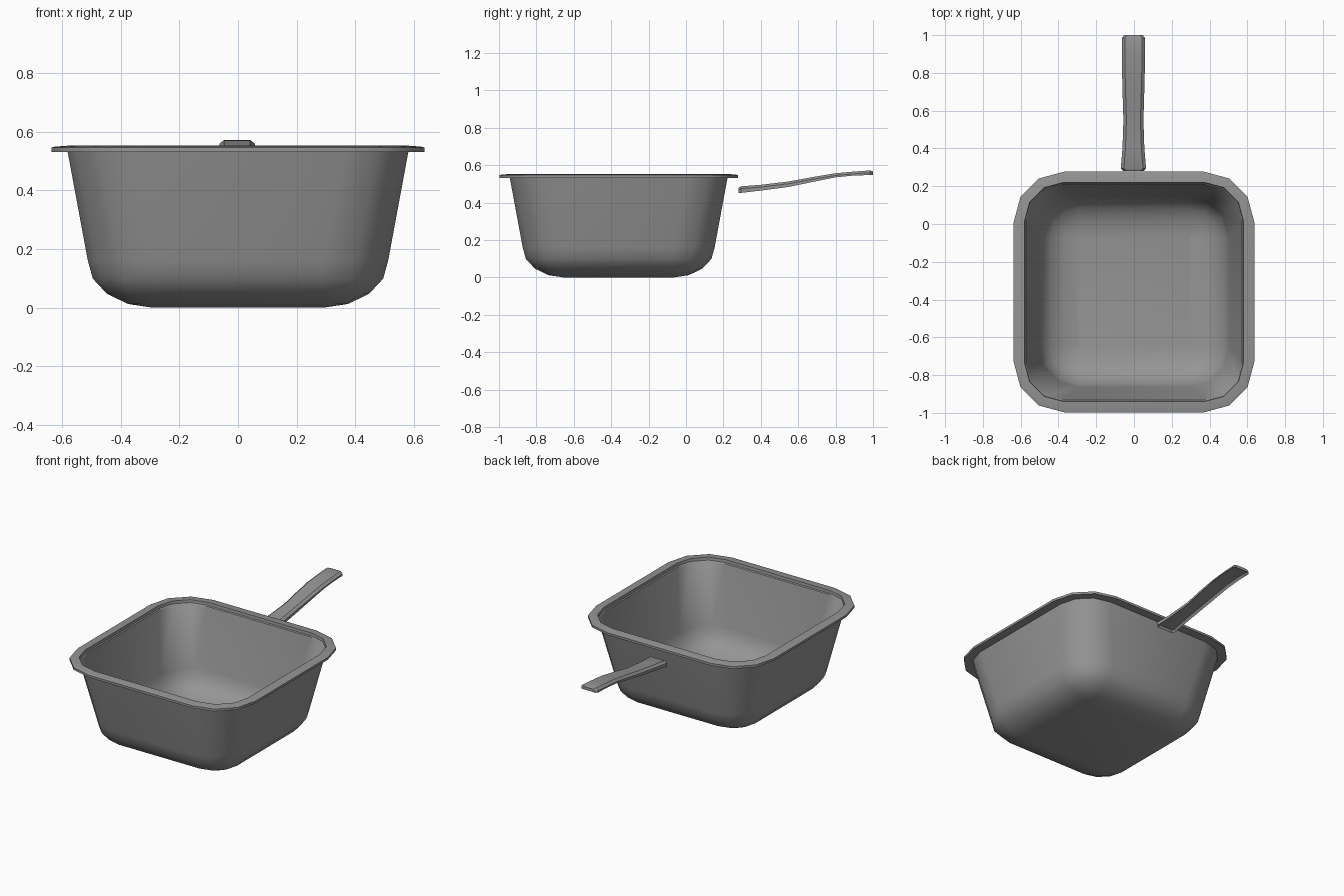
import bpy, bmesh
from math import cos, sin, pi, radians

cube = bpy.data.objects.get("Cube")
if cube:
    bpy.data.objects.remove(cube)

metal = bpy.data.materials.new("grey_metal")
metal.use_nodes = True
GREY = (0.3, 0.3, 0.3, 1)
metal.diffuse_color = GREY
metal.node_tree.nodes["Principled BSDF"].inputs["Base Color"].default_value = GREY


def finish(name, bm, angle):
    bmesh.ops.recalc_face_normals(bm, faces=bm.faces)
    mesh = bpy.data.meshes.new(name)
    bm.to_mesh(mesh)
    bm.free()
    mesh.materials.append(metal)
    obj = bpy.data.objects.new(name, mesh)
    bpy.context.collection.objects.link(obj)
    bpy.ops.object.select_all(action='DESELECT')
    obj.select_set(True)
    bpy.context.view_layer.objects.active = obj
    bpy.ops.object.shade_smooth_by_angle(angle=radians(angle))
    return obj


def rounded_square(bm, centre, radius, z, steps=3):
    """Ring of vertices: straight sides with a round corner per quadrant."""
    ring = []
    for q in range(4):
        sx, sy = ((1, 1), (-1, 1), (-1, -1), (1, -1))[q]
        for i in range(steps + 1):
            a = (q + i / steps) * pi / 2
            ring.append(bm.verts.new((sx * centre + radius * cos(a),
                                      sy * centre + radius * sin(a) - 0.36, z)))
    return ring


def bridge(bm, a, b):
    n = len(a)
    for i in range(n):
        bm.faces.new((a[i], a[(i + 1) % n], b[(i + 1) % n], b[i]))


def bowl(centre, radius, floor):
    """Rounded bottom levels, from the floor up to the wall."""
    height = 0.16 - floor
    return [(centre, radius * sin(t), 0.16 - height * cos(t))
            for t in (0.02, pi / 8, pi / 4, 3 * pi / 8, pi / 2)]


# Pan body: outer bowl, overhanging rim, inner lip and inner bowl
bm = bmesh.new()
outer = bowl(0.29, 0.223, 0.0)
inner = bowl(0.29, 0.213, 0.01)
rim = [(0.37, 0.212, 0.532), (0.37, 0.267, 0.532), (0.37, 0.267, 0.547),
       (0.37, 0.255, 0.55), (0.37, 0.211, 0.553), (0.37, 0.209, 0.535),
       (0.37, 0.203, 0.53)]
rings = [rounded_square(bm, *level) for level in outer + rim + inner[::-1]]
for a, b in zip(rings, rings[1:]):
    bridge(bm, a, b)
bm.faces.new(rings[0])
bm.faces.new(rings[-1])
finish("pan_body", bm, 35)

# Handle: stations of (y, half width, underside, top) along its length
stations = [(0.28, 0.054, 0.452, 0.478), (0.295, 0.067, 0.452, 0.487),
            (0.4, 0.058, 0.464, 0.495), (0.55, 0.053, 0.484, 0.513),
            (0.68, 0.057, 0.511, 0.537), (0.8, 0.06, 0.535, 0.557),
            (0.9, 0.061, 0.545, 0.566), (0.985, 0.061, 0.547, 0.572),
            (1.0, 0.05, 0.547, 0.566)]
bm = bmesh.new()
rings = []
for y, w, lo, hi in stations:
    half = [(w, lo), (w, hi - 0.012), (w - 0.016, hi)]
    section = half + [(-x, z) for x, z in reversed(half)]
    rings.append([bm.verts.new((x - 0.003, y, z)) for x, z in section])
for a, b in zip(rings, rings[1:]):
    bridge(bm, a, b)
bm.faces.new(rings[0])
bm.faces.new(rings[-1])
bmesh.ops.recalc_face_normals(bm, faces=bm.faces)

# Hollow underside
bm.normal_update()
under = [f for f in bm.faces if f.normal.z < -0.7]
bmesh.ops.inset_region(bm, faces=under, thickness=0.012, depth=0)
bmesh.ops.translate(bm, vec=(0, 0, 0.014),
                    verts=list({v for f in under for v in f.verts}))
finish("handle", bm, 30)
